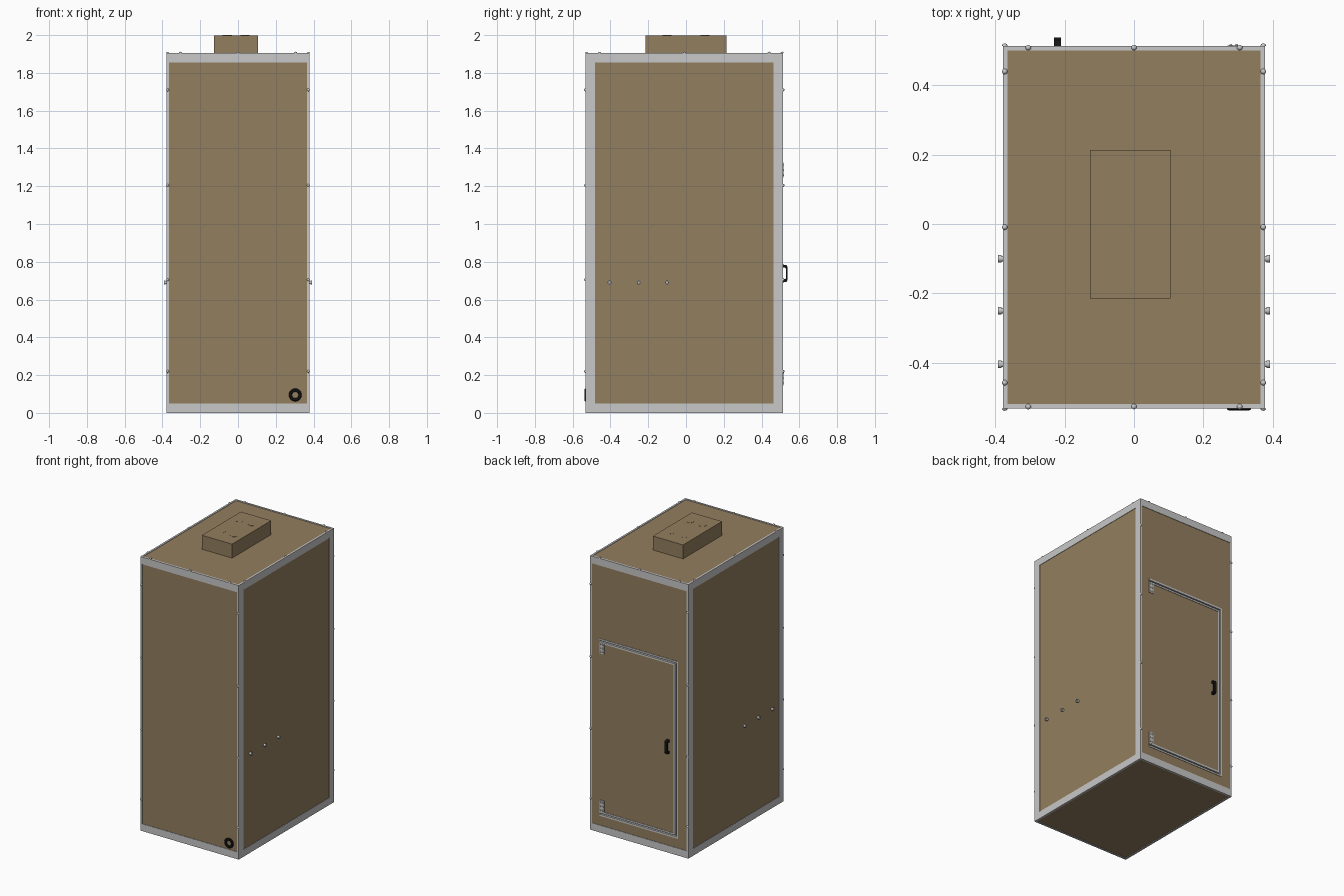
import bpy, bmesh, math
from mathutils import Matrix, Vector

if "Cube" in bpy.data.objects:
    bpy.data.objects.remove(bpy.data.objects["Cube"])


def material(name, rgb):
    m = bpy.data.materials.new(name)
    m.diffuse_color = (*rgb, 1)
    m.use_nodes = True
    m.node_tree.nodes["Principled BSDF"].inputs["Base Color"].default_value = m.diffuse_color
    return m


BROWN = material("brown panel", (0.291, 0.209, 0.114))
GREY = material("light grey metal", (0.578, 0.578, 0.578))
BLACK = material("black plastic", (0.008, 0.008, 0.008))

# Cabinet extents
X, Y0, Y1, H = 0.378, -0.532, 0.514, 1.905
BAR, T, R = 0.05, 0.013, 0.003      # bar width, bar thickness, panel recess


def finish(name, bm, mat, smooth=False):
    me = bpy.data.meshes.new(name)
    bmesh.ops.recalc_face_normals(bm, faces=bm.faces)
    bm.to_mesh(me)
    bm.free()
    ob = bpy.data.objects.new(name, me)
    bpy.context.collection.objects.link(ob)
    me.materials.append(mat)
    if smooth:
        bpy.context.view_layer.objects.active = ob
        ob.select_set(True)
        bpy.ops.object.shade_smooth_by_angle(angle=math.radians(35))
        ob.select_set(False)
    return ob


def boxes(name, mat, specs):
    """Each spec is (x0, x1, y0, y1, z0, z1)."""
    bm = bmesh.new()
    for x0, x1, y0, y1, z0, z1 in specs:
        m = Matrix.Translation(((x0 + x1) / 2, (y0 + y1) / 2, (z0 + z1) / 2))
        m = m @ Matrix.Diagonal((x1 - x0, y1 - y0, z1 - z0, 1))
        bmesh.ops.create_cube(bm, size=1, matrix=m)
    return finish(name, bm, mat)


def lathe(name, mat, profile, places, seg=16, closed=False):
    """Spin an (radius, height) profile; places are (position, outward direction)."""
    bm = bmesh.new()
    for pos, d in places:
        m = Matrix.Translation(pos) @ Vector(d).to_track_quat('Z', 'Y').to_matrix().to_4x4()
        rings = []
        for r, h in profile:
            rings.append([bm.verts.new(m @ Vector((r * math.cos(a), r * math.sin(a), h)))
                          for a in (2 * math.pi * i / seg for i in range(seg))])
        pairs = list(zip(rings, rings[1:]))
        if closed:
            pairs.append((rings[-1], rings[0]))
        else:
            bm.faces.new(rings[-1])
        for a, b in pairs:
            for i in range(seg):
                j = (i + 1) % seg
                bm.faces.new((a[i], a[j], b[j], b[i]))
    return finish(name, bm, mat, True)


# Wall panels
W = 0.02
for name, s in (("left_panel", -1), ("right_panel", 1)):
    xa, xb = sorted((s * (X - R), s * (X - R - W)))
    boxes(name, BROWN, [(xa, xb, Y0 + T, Y1 - T, R, H - R)])
px = X - T
boxes("front_panel", BROWN, [(-px, px, Y0 + R, Y0 + R + W, R, H - R)])
boxes("top_panel", BROWN, [(-px, px, Y0 + T, Y1 - T, H - R - W, H - R)])
boxes("bottom_panel", BROWN, [(-px, px, Y0 + T, Y1 - T, R, R + W)])

# Back panel around the door opening
dx0, dx1, dz0, dz1 = -0.297, 0.305, 0.115, 1.347
ya, yb = Y1 - R - W, Y1 - R
boxes("back_panel", BROWN, [
    (-px, dx0, ya, yb, R, H - R), (dx1, px, ya, yb, R, H - R),
    (dx0, dx1, ya, yb, R, dz0), (dx0, dx1, ya, yb, dz1, H - R)])


def trim(name, o, w):
    """Three-sided edging, inset o from the opening and w wide; hinge side is open."""
    a, b, c = dx0 + o, dz0 + o, dz1 - o
    boxes(name, GREY, [
        (a, a + w, ya, Y1, b, c),
        (a + w, dx1, ya, Y1, b, b + w), (a + w, dx1, ya, Y1, c - w, c)])


# Door with a gap between its edging and the frame edging
S, GAP = 0.012, 0.008
trim("door_frame_edging", 0, S)
trim("door_edging", S + GAP, S)
o = 2 * S + GAP
boxes("door", BROWN, [(dx0 + o, dx1, ya, yb, dz0 + o, dz1 - o)])

# Metal edge bars
sides = []
for s in (-1, 1):
    xa, xb = sorted((s * X, s * (X - T)))
    sides += [(xa, xb, Y0, Y0 + BAR, 0, H), (xa, xb, Y1 - BAR, Y1, 0, H),
              (xa, xb, Y0 + BAR, Y1 - BAR, 0, BAR), (xa, xb, Y0 + BAR, Y1 - BAR, H - BAR, H)]
boxes("side_edge_bars", GREY, sides)
boxes("front_back_edge_bars", GREY, [
    (-px, px, y, y + T, z, z + BAR) for y in (Y0, Y1 - T) for z in (0, H - BAR)])

# Dome screws along the edges
dome = [(0.008 * math.cos(a), 0.007 * math.sin(a)) for a in (0, 0.4, 0.8, 1.2, 1.5)]
YC = (Y0 + Y1) / 2
spots = []
for s in (-1, 1):
    spots += [((s * 0.373, y, H), (0, 0, 1)) for y in (-0.458, YC, 0.44)]
    spots += [((x, Y1 - 0.005 if s > 0 else Y0 + 0.005, H), (0, 0, 1)) for x in (-0.305, 0, 0.305)]
    for z in (0.22, 0.705, 1.205, 1.71):
        spots += [((s * 0.373, Y0, z), (0, -1, 0)), ((s * 0.373, Y1, z), (0, 1, 0))]
lathe("edge_screws", GREY, dome, spots, 12)

# Side fittings: flange with a smaller stub
ports = [((s * (X - R), y, 0.69), (s, 0, 0)) for s in (-1, 1) for y in (-0.405, -0.25, -0.1)]
lathe("side_fittings", GREY,
      [(0.008, 0), (0.008, 0.008), (0.011, 0.008), (0.011, 0.017), (0.005, 0.017), (0.005, 0.008)],
      ports, 16)

# Hinges with screw heads
hx0, hx1 = 0.27, 0.305
boxes("hinge_plates", GREY, [(hx0, hx1, yb, Y1 + 0.001, z - 0.04, z + 0.04) for z in (1.285, 0.185)])
lathe("hinge_screws", GREY, [(r * 0.6, h * 0.6) for r, h in dome],
      [((x, Y1 + 0.001, z + d), (0, 1, 0)) for x in (hx0 + 0.009, hx1 - 0.009)
       for z in (1.285, 0.185) for d in (-0.027, 0, 0.027)], 10)

# Door handle: C-shaped profile in y-z, extruded along x
bm = bmesh.new()
out = [(0, 0.690), (0.020, 0.694), (0.027, 0.702), (0.027, 0.774), (0.020, 0.782), (0, 0.786),
       (0, 0.770), (0.015, 0.768), (0.018, 0.764), (0.018, 0.712), (0.015, 0.708), (0, 0.706)]
f = bm.faces.new([bm.verts.new((-0.231, yb + y, z)) for y, z in out])
ext = bmesh.ops.extrude_face_region(bm, geom=[f])
bmesh.ops.translate(bm, vec=(0.02, 0, 0), verts=[v for v in ext["geom"] if isinstance(v, bmesh.types.BMVert)])
finish("door_handle", bm, BLACK)

# Cable grommet on the front
lathe("cable_grommet", BLACK,
      [(0.017, 0), (0.034, 0), (0.034, 0.006), (0.030, 0.009), (0.020, 0.009), (0.017, 0.006)],
      [((0.303, Y0 + R, 0.095), (0, -1, 0))], 32, True)

# Roof box with four round caps
boxes("roof_box", BROWN, [(-0.127, 0.105, -0.215, 0.214, H - R, 1.999)])
lathe("roof_box_caps", BROWN, [(0.024, 0), (0.024, 0.001)],
      [((x, y, 1.999), (0, 0, 1)) for x in (-0.057, 0.038) for y in (-0.1, 0.1)], 32)
